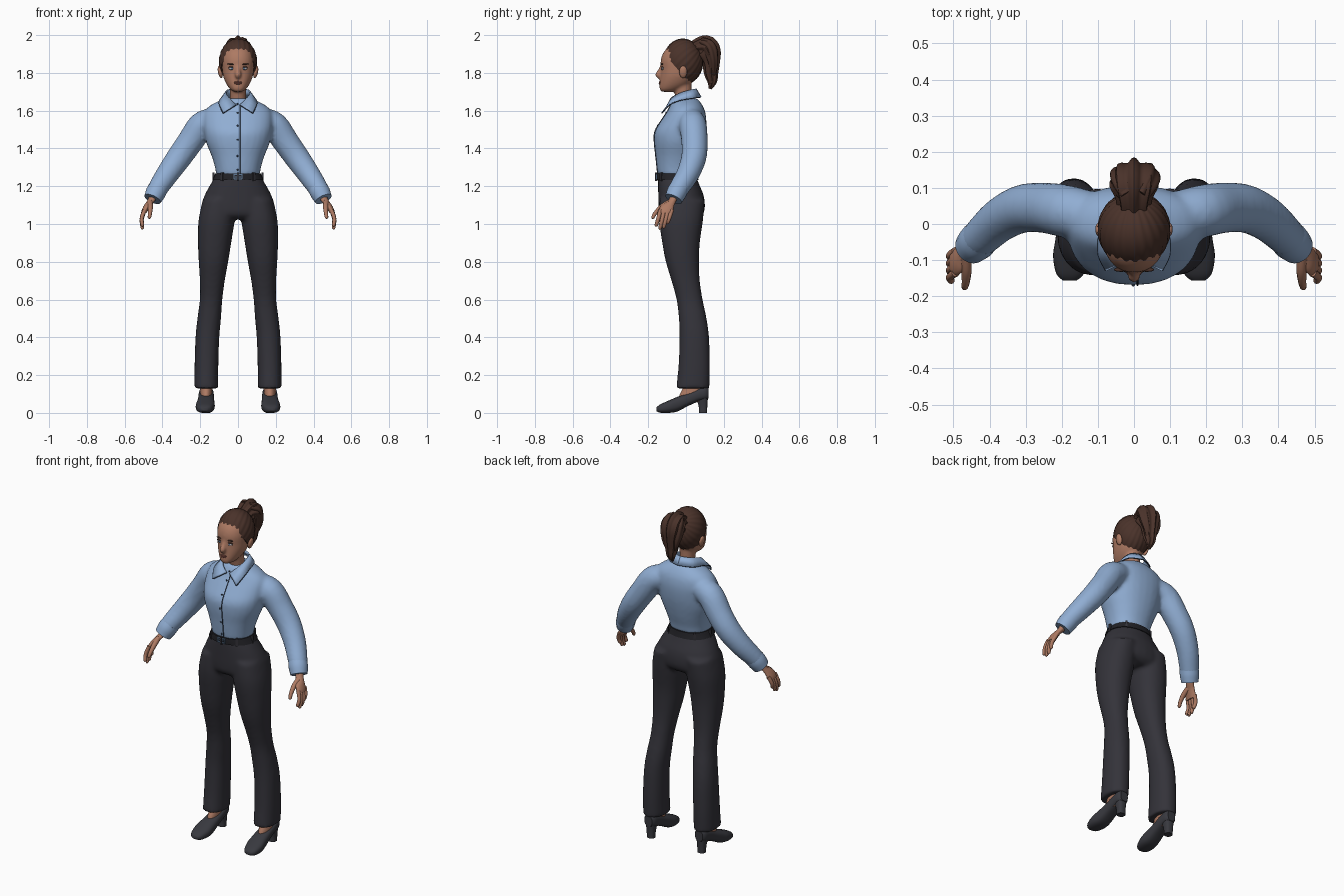
import bpy, bmesh, math
from mathutils import Vector, Matrix

if "Cube" in bpy.data.objects:
    bpy.data.objects.remove(bpy.data.objects["Cube"])

X, Y, Z = Vector((1, 0, 0)), Vector((0, 1, 0)), Vector((0, 0, 1))


def material(name, rgb):
    m = bpy.data.materials.new(name)
    m.diffuse_color = (*rgb, 1)
    m.use_nodes = True
    m.node_tree.nodes["Principled BSDF"].inputs["Base Color"].default_value = m.diffuse_color
    return m


SHIRT = material("light blue", (0.28, 0.42, 0.65))
SEAM = material("dark seam", (0.03, 0.045, 0.075))
PANTS = material("charcoal", (0.034, 0.033, 0.042))
BELT = material("belt black", (0.016, 0.016, 0.02))
SHOE = material("shoe grey", (0.04, 0.041, 0.05))
SKIN = material("skin", (0.42, 0.195, 0.125))
HAIR = material("brown hair", (0.068, 0.032, 0.023))
LIPS = material("lips", (0.27, 0.09, 0.07))
EYE = material("eye white", (0.42, 0.4, 0.42))
METAL = material("blue steel", (0.12, 0.2, 0.32))


def dense(rows, k=4):
    """Smooth interpolation between rows of numbers."""
    out = []
    for i in range(len(rows) - 1):
        a, b, c, d = (rows[max(0, min(len(rows) - 1, i + j))] for j in (-1, 0, 1, 2))
        for s in range(k):
            t = s / k
            out.append([0.5 * (2 * q + (r - p) * t + (2 * p - 5 * q + 4 * r - w) * t * t
                               + (3 * q - p - 3 * r + w) * t ** 3)
                        for p, q, r, w in zip(a, b, c, d)])
    return out + [list(rows[-1])]


def ring(c, u, v, p=2.0, n=28, ridges=0):
    pts = []
    for i in range(n):
        a = 2 * math.pi * i / n
        ca, sa = math.cos(a), math.sin(a)
        f = 1 + (0.12 * math.cos(ridges * a) if ridges else 0)
        pts.append(Vector(c) + u * math.copysign(abs(ca) ** (2 / p), ca) * f
                   + v * math.copysign(abs(sa) ** (2 / p), sa) * f)
    return pts


def skin_rings(bm, rings):
    vs = [[bm.verts.new(p) for p in r] for r in rings]
    n = len(vs[0])
    for a, b in zip(vs, vs[1:]):
        for i in range(n):
            bm.faces.new((a[i], a[(i + 1) % n], b[(i + 1) % n], b[i]))
    bm.faces.new(vs[0])
    bm.faces.new(vs[-1])


def loft(bm, rows, p=2.0, s=1):
    """Upright body; rows are z, x inner, x outer, y front, y back."""
    skin_rings(bm, [ring((s * (a + b) / 2, (f + k) / 2, z), X * (b - a) / 2, Y * (k - f) / 2, p)
                    for z, a, b, f, k in dense(rows)])


def tube(bm, rows, ref=Y, s=1, n=20, ridges=0):
    """Round body along a path; rows are x, y, z, radius."""
    rows = dense(rows)
    pts = [Vector((s * r[0], r[1], r[2])) for r in rows]
    rings = []
    for i, r in enumerate(rows):
        t = (pts[min(i + 1, len(pts) - 1)] - pts[max(i - 1, 0)]).normalized()
        u = (ref - t * ref.dot(t)).normalized()
        rings.append(ring(pts[i], u * r[3], t.cross(u) * r[3], 2, n, ridges))
    skin_rings(bm, rings)


def finish(bm, name, mat, blend=0, mirror=False):
    bmesh.ops.recalc_face_normals(bm, faces=bm.faces)
    me = bpy.data.meshes.new(name)
    bm.to_mesh(me)
    bm.free()
    ob = bpy.data.objects.new(name, me)
    bpy.context.collection.objects.link(ob)
    me.materials.append(mat)
    if mirror:
        ob.modifiers.new("mirror", 'MIRROR').use_mirror_merge = False
    if blend:
        r = ob.modifiers.new("blend", 'REMESH')
        r.mode, r.voxel_size, r.use_smooth_shade = 'VOXEL', blend, True
        sm = ob.modifiers.new("soften", 'SMOOTH')
        sm.factor, sm.iterations = 0.5, 5
    bpy.ops.object.select_all(action='DESELECT')
    ob.select_set(True)
    bpy.context.view_layer.objects.active = ob
    bpy.ops.object.shade_smooth_by_angle(angle=math.radians(50))
    return ob


def blob(name, c, r, mat, mirror=False, tilt=0):
    bm = bmesh.new()
    m = Matrix.Translation(c) @ Matrix.Rotation(tilt, 4, 'Y') @ Matrix.Diagonal((*r, 1))
    bmesh.ops.create_uvsphere(bm, u_segments=16, v_segments=10, radius=1, matrix=m)
    return finish(bm, name, mat, mirror=mirror)


def box(bm, c, size, turn=0):
    m = Matrix.Translation(c) @ Matrix.Rotation(turn, 4, 'Z') @ Matrix.Diagonal((*size, 1))
    bmesh.ops.create_cube(bm, size=1, matrix=m)


# shirt: torso and sleeves blended together
torso = [(1.255, .115, -.148, .052), (1.30, .122, -.154, .06), (1.36, .14, -.16, .078),
         (1.43, .168, -.168, .095), (1.49, .18, -.165, .105), (1.55, .185, -.13, .108),
         (1.60, .175, -.097, .1), (1.635, .135, -.08, .083), (1.665, .07, -.062, .06)]
bm = bmesh.new()
loft(bm, [(z, -w, w, f, b) for z, w, f, b in torso], 2.2)
for s in (1, -1):
    tube(bm, [(.12, .025, 1.55, .066), (.19, .036, 1.523, .073), (.25, .045, 1.44, .07),
              (.31, .042, 1.355, .067), (.37, .012, 1.27, .061), (.42, -.033, 1.195, .054),
              (.44, -.052, 1.163, .048)], s=s)
finish(bm, "shirt", SHIRT, 0.011)

# cuffs
bm = bmesh.new()
tube(bm, [(.422, -.036, 1.19, .052), (.436, -.05, 1.165, .053), (.452, -.066, 1.132, .047)])
finish(bm, "cuffs", SHIRT, mirror=True)

# front placket seam and buttons
bm = bmesh.new()
tube(bm, [(.01, f, z, .0028) for z, w, f, b in torso[:-1]], ref=X, n=6)
finish(bm, "placket_seam", SEAM)
rows = dense(torso[:-1])
for i in range(3, 29, 5):
    blob("button", (-.002, rows[i][2], rows[i][0]), (.005, .004, .005), SEAM)

# collar: folded strip around the neck, with dark stitched edge
top = [(.01, -.092, 1.63), (.045, -.078, 1.665), (.062, -.03, 1.692), (.052, .028, 1.71), (0, .052, 1.715)]
low = [(.078, -.128, 1.587), (.098, -.085, 1.632), (.096, -.03, 1.655), (.075, .045, 1.668), (0, .078, 1.672)]
bm = bmesh.new()
cols = [[bm.verts.new(p) for p in pair] for pair in zip(dense(top), dense(low))]
for a, b in zip(cols, cols[1:]):
    bm.faces.new((a[0], a[1], b[1], b[0]))
ob = finish(bm, "collar", SHIRT, mirror=True)
sol = ob.modifiers.new("thickness", 'SOLIDIFY')
sol.thickness, sol.offset = 0.008, 0
bm = bmesh.new()
tube(bm, [(*p, .0032) for p in low], ref=Z, n=6)
tube(bm, [(*top[0], .003), (*low[0], .003)], ref=Y, n=6)
finish(bm, "collar_edge", SEAM, mirror=True)

# trousers: hips and legs blended together
bm = bmesh.new()
loft(bm, [(z, -w, w, f, b) for z, w, f, b in
          [(1.262, .112, -.147, .05), (1.21, .146, -.148, .07), (1.15, .178, -.147, .094),
           (1.09, .196, -.145, .1), (1.05, .195, -.138, .09), (1.025, .17, -.11, .06)]], 2.2)
for s in (1, -1):
    loft(bm, [(1.13, .015, .186, -.14, .1), (1.02, .018, .209, -.142, .09), (.9, .036, .212, -.126, .073),
              (.8, .052, .208, -.107, .069), (.7, .07, .202, -.077, .073), (.6, .083, .202, -.05, .088),
              (.5, .09, .215, -.038, .109), (.4, .099, .225, -.034, .122), (.25, .104, .23, -.04, .127),
              (.13, .105, .231, -.052, .124)], 2.2, s)
finish(bm, "trousers", PANTS, 0.011)

# belt, loops and buckle
bm = bmesh.new()
loft(bm, [(z, -w, w, f, b) for z, w, f, b in
          [(1.232, .137, -.155, .066), (1.25, .128, -.156, .062), (1.268, .12, -.156, .059)]], 2.2)
finish(bm, "belt", BELT)
bm = bmesh.new()
for deg in (50, 130, 180, 0, 230, 270, 310):
    a = math.radians(deg)
    box(bm, (.13 * math.cos(a), -.047 + .11 * math.sin(a), 1.25), (.012, .012, .045), a)
finish(bm, "belt_loops", PANTS)
bm = bmesh.new()
for dx, dz, w, h in ((0, .012, .05, .006), (0, -.012, .05, .006), (-.022, 0, .006, .03),
                     (.022, 0, .006, .03), (0, 0, .03, .005)):
    box(bm, (dx, -.157, 1.25 + dz), (w, .009, h))
finish(bm, "buckle", METAL)

# shoes: upper and block heel; bare ankle above
bm = bmesh.new()
skin_rings(bm, [ring((x, y, (a + b) / 2), X * w, Z * (b - a) / 2, 2.6) for y, x, a, b, w in
                dense([(-.157, .178, .01, .028, .018), (-.138, .177, .001, .044, .038),
                       (-.09, .174, 0, .066, .05), (-.045, .171, .008, .085, .047),
                       (.01, .169, .036, .105, .042), (.065, .168, .06, .13, .04),
                       (.1, .168, .068, .14, .036), (.118, .168, .075, .135, .025)])])
loft(bm, [(0, .145, .19, .068, .112), (.04, .144, .192, .066, .113), (.1, .136, .2, .045, .118)], 2.6)
finish(bm, "shoes", SHOE, mirror=True)
bm = bmesh.new()
loft(bm, [(.06, .14, .198, -.045, .09), (.1, .138, .2, -.032, .1), (.13, .136, .2, -.018, .1),
          (.2, .135, .2, 0, .09)])
finish(bm, "ankles", SKIN, mirror=True)

# hands: palm, four fingers and thumb
bm = bmesh.new()
loft(bm, [(1.155, .42, .468, -.08, -.035), (1.125, .438, .48, -.095, -.05), (1.1, .459, .497, -.13, -.062),
          (1.075, .475, .509, -.143, -.068), (1.058, .484, .513, -.143, -.072)])
for i, drop in enumerate((.075, .09, .084, .062)):
    y = -.135 + i * .02
    tube(bm, [(.494, y, 1.075, .0115), (.51, y - .012, 1.066 - drop * .5, .0105),
              (.506, y - .022, 1.07 - drop, .0095), (.503, y - .023, 1.063 - drop, .004)], n=10)
tube(bm, [(.466, -.09, 1.115, .015), (.464, -.13, 1.09, .014), (.466, -.162, 1.058, .011),
          (.469, -.175, 1.035, .009), (.47, -.177, 1.028, .004)], ref=X, n=10)
finish(bm, "hands", SKIN, mirror=True)

# head, nose and neck blended together
bm = bmesh.new()
loft(bm, [(z, -w, w, f, b) for z, w, f, b in
          [(1.70, .02, -.128, -.06), (1.712, .04, -.139, -.03), (1.74, .061, -.14, .02),
           (1.78, .078, -.136, .05), (1.82, .084, -.133, .06), (1.865, .087, -.134, .07),
           (1.905, .08, -.121, .065), (1.935, .062, -.095, .045), (1.955, .03, -.06, .01)]], 2.15)
loft(bm, [(1.60, -.055, .055, -.055, .04), (1.65, -.044, .044, -.052, .035), (1.69, -.042, .042, -.06, .03),
          (1.75, -.045, .045, -.07, .03)])
tube(bm, [(0, -.126, 1.84, .01), (0, -.136, 1.812, .013), (0, -.146, 1.79, .017), (0, -.134, 1.776, .012)],
     ref=X, n=12)
finish(bm, "head_and_neck", SKIN, 0.007)

# face details
blob("ears", (.094, -.015, 1.805), (.012, .021, .033), SKIN, True, .2)
blob("eyes", (.033, -.1225, 1.823), (.0165, .007, .0075), EYE, True)
blob("irises", (.032, -.1275, 1.823), (.0065, .004, .007), METAL, True)
blob("upper_lids", (.034, -.1245, 1.831), (.019, .006, .0035), HAIR, True, .08)
blob("eyebrows", (.035, -.1265, 1.846), (.021, .006, .004), HAIR, True, -.05)
blob("upper_lip", (0, -.1375, 1.7515), (.021, .007, .0045), LIPS)
blob("lower_lip", (0, -.1375, 1.744), (.018, .007, .0055), LIPS)

# hair cap: strands sweep towards the ponytail, trimmed along the hairline
bm = bmesh.new()
bmesh.ops.create_uvsphere(bm, u_segments=88, v_segments=24, radius=1)
turn = Z.rotation_difference(Vector((0, .8, .55)).normalized()).to_matrix()
for v in bm.verts:
    a = math.atan2(v.co.y, v.co.x)
    wave = 0.98 + 0.035 * abs(math.sin(11 * a + 1.2 * v.co.z)) * math.hypot(v.co.x, v.co.y)
    d = turn @ v.co
    v.co = Vector((d.x * .1, -.015 + d.y * .106, 1.86 + d.z * .121)) + \
        (wave - 1) * Vector((d.x * .1, d.y * .1, d.z * .12))
cut = bmesh.ops.bisect_plane(bm, geom=bm.verts[:] + bm.edges[:] + bm.faces[:], plane_co=(0, -.12, 1.906),
                             plane_no=(0, -.16, -.14), clear_outer=True)
bmesh.ops.holes_fill(bm, edges=[e for e in bm.edges if e.is_boundary], sides=0)
finish(bm, "hair_cap", HAIR)

# ponytail with ridged strands
bm = bmesh.new()
tube(bm, [(0, .035, 1.915, .04), (0, .07, 1.935, .046), (0, .103, 1.934, .06), (0, .122, 1.9, .058),
          (0, .132, 1.855, .043), (0, .133, 1.8, .034), (0, .138, 1.755, .024), (0, .127, 1.715, .006)],
     ref=X, n=48, ridges=8)
finish(bm, "ponytail", HAIR)
bm = bmesh.new()
for x, y in ((.03, .125), (-.028, .12)):
    tube(bm, [(x * .5, .08, 1.965, .024), (x * 1.2, y - .005, 1.94, .032), (x * 1.3, y + .015, 1.88, .027),
              (x * .9, y + .02, 1.82, .018), (x * .5, y + .01, 1.765, .004)], ref=X, n=32, ridges=5)
finish(bm, "loose_locks", HAIR)
